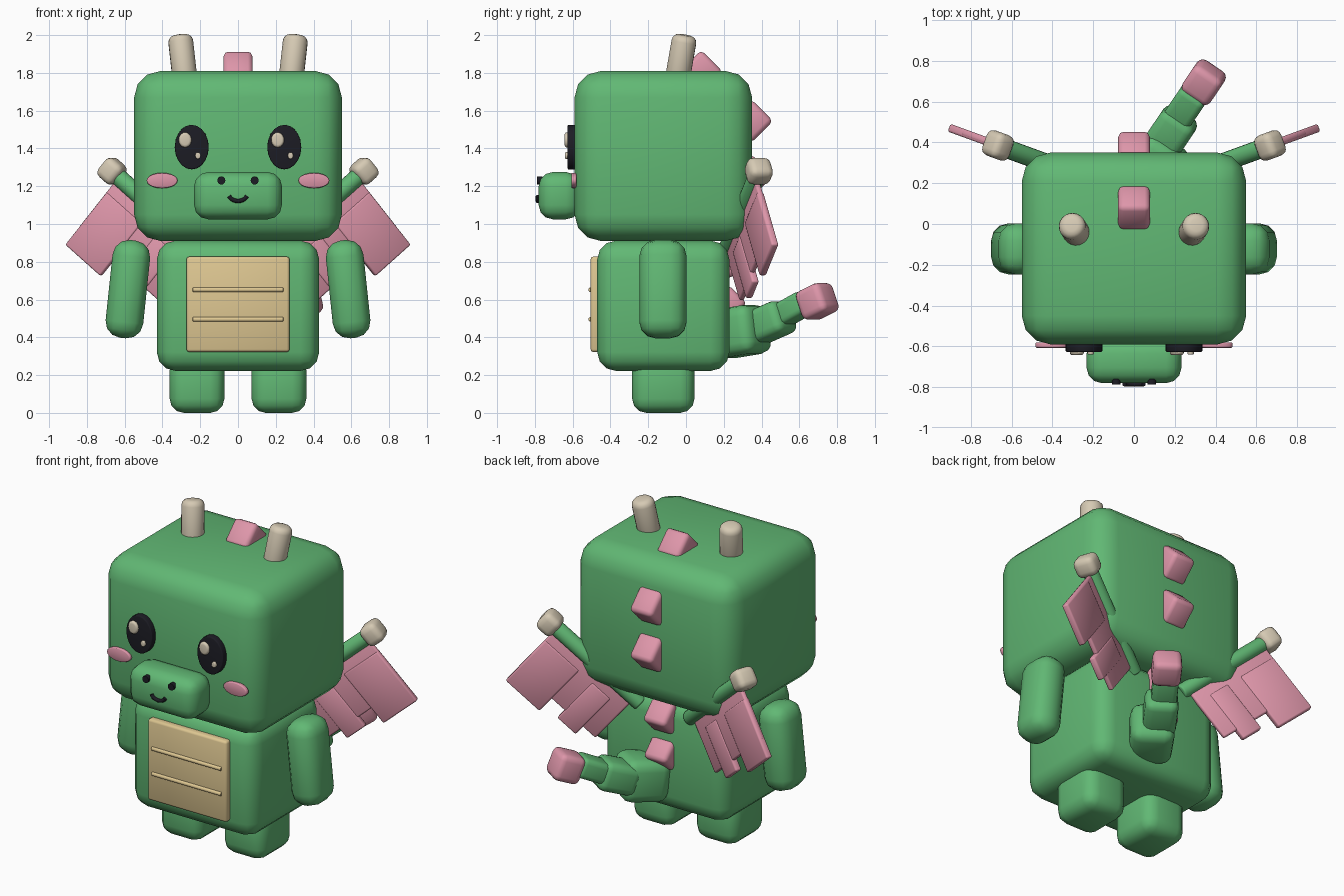
import bpy, bmesh
from math import radians, sin, cos, pi
from mathutils import Matrix, Vector

cube = bpy.data.objects.get("Cube")
if cube:
    bpy.data.objects.remove(cube, do_unlink=True)


def material(name, rgb):
    m = bpy.data.materials.new(name)
    m.use_nodes = True
    m.diffuse_color = (*rgb, 1)
    m.node_tree.nodes["Principled BSDF"].inputs["Base Color"].default_value = (*rgb, 1)
    return m


GREEN = material("leaf_green", (0.12, 0.48, 0.175))
PINK = material("soft_pink", (0.73, 0.305, 0.40))
TAN = material("belly_tan", (0.73, 0.57, 0.285))
BONE = material("horn_bone", (0.67, 0.59, 0.455))
BLACK = material("near_black", (0.012, 0.012, 0.018))


def finish(name, bm, matrix, mat, mirror):
    """Bake the placement, shade, and optionally mirror across the body."""
    bm.transform(matrix)
    bmesh.ops.recalc_face_normals(bm, faces=bm.faces)
    mesh = bpy.data.meshes.new(name)
    bm.to_mesh(mesh)
    bm.free()
    mesh.materials.append(mat)
    mesh.shade_smooth()
    mesh.set_sharp_from_angle(angle=radians(50))
    ob = bpy.data.objects.new(name, mesh)
    bpy.context.collection.objects.link(ob)
    if mirror:
        ob.modifiers.new("Mirror", 'MIRROR')
    return ob


def block(name, center, size, bevel, mat, rot=Matrix(), mirror=False, segments=3):
    """Rounded box."""
    bm = bmesh.new()
    bmesh.ops.create_cube(bm, size=1)
    bmesh.ops.scale(bm, vec=size, verts=bm.verts)
    bmesh.ops.bevel(bm, geom=bm.edges[:], offset=bevel, segments=segments,
                    profile=0.5, affect='EDGES')
    return finish(name, bm, Matrix.Translation(center) @ rot, mat, mirror)


def rod(name, start, end, rx, ry, bevel, mat, mirror=False):
    """Elliptical rod or disc from start to end with rounded rims."""
    a, b = Vector(start), Vector(end)
    bm = bmesh.new()
    bmesh.ops.create_cone(bm, cap_ends=True, segments=20, radius1=rx, radius2=rx,
                          depth=(b - a).length)
    if bevel:
        rims = [e for e in bm.edges if any(len(f.verts) > 4 for f in e.link_faces)]
        bmesh.ops.bevel(bm, geom=rims, offset=bevel, segments=3, profile=0.5, affect='EDGES')
    bmesh.ops.scale(bm, vec=(1, ry / rx, 1), verts=bm.verts)
    turn = (b - a).to_track_quat('Z', 'Y').to_matrix().to_4x4()
    return finish(name, bm, Matrix.Translation((a + b) / 2) @ turn, mat, mirror)


# Head, torso and limbs
block("head", (0, -0.12, 1.36), (1.1, 0.94, 0.9), 0.14, GREEN)
block("torso", (0, -0.12, 0.567), (0.86, 0.7, 0.69), 0.1, GREEN)
block("legs", (0.217, -0.12, 0.15), (0.29, 0.33, 0.3), 0.075, GREEN, mirror=True)
block("arms", (0.583, -0.122, 0.655), (0.2, 0.25, 0.52), 0.085, GREEN,
      Matrix.Rotation(radians(-6), 4, 'Y'), mirror=True)

# Belly plate with two raised seams
block("belly_plate", (0, -0.475, 0.575), (0.545, 0.06, 0.505), 0.014, TAN, segments=2)
for i, z in enumerate((0.652, 0.495)):
    rod(f"belly_seam_{i + 1}", (-0.24, -0.505, z), (0.24, -0.505, z), 0.012, 0.012, 0.004, TAN)

# Snout, nostrils and smile
block("snout", (0, -0.67, 1.15), (0.465, 0.22, 0.25), 0.075, GREEN)
rod("nostrils", (0.088, -0.76, 1.23), (0.088, -0.788, 1.23), 0.021, 0.021, 0, BLACK, True)
curve = bpy.data.curves.new("smile", 'CURVE')
curve.dimensions = '3D'
curve.bevel_depth = 0.011
curve.use_fill_caps = True
curve.materials.append(BLACK)
line = curve.splines.new('POLY')
line.points.add(10)
for i, p in enumerate(line.points):
    t = pi * (1.1 + 0.8 * i / 10)
    p.co = (0.05 * cos(t), -0.785, 1.16 + 0.038 * sin(t), 1)
bpy.context.collection.objects.link(bpy.data.objects.new("smile", curve))

# Eyes, highlights and cheeks
rod("eyes", (0.245, -0.58, 1.407), (0.245, -0.627, 1.407), 0.09, 0.118, 0.006, BLACK, True)
for side, x in (("left", 0.245), ("right", -0.245)):
    rod(f"{side}_eye_big_glint", (x - 0.035, -0.61, 1.445), (x - 0.035, -0.643, 1.445),
        0.034, 0.04, 0.012, BONE)
    rod(f"{side}_eye_small_glint", (x + 0.033, -0.61, 1.362), (x + 0.033, -0.641, 1.362),
        0.015, 0.018, 0.005, BONE)
rod("cheeks", (0.402, -0.58, 1.23), (0.402, -0.607, 1.23), 0.082, 0.041, 0.008, PINK, True)

# Horns
rod("horns", (0.278, -0.05, 1.74), (0.307, -0.005, 2.0), 0.066, 0.066, 0.035, BONE, True)

# Back spikes: cubes turned on edge
tilt = Matrix.Rotation(radians(45), 4, 'X')
spikes = ((0.08, 1.805, 0.165), (0.345, 1.545, 0.165), (0.345, 1.255, 0.165),
          (0.225, 0.81, 0.15), (0.225, 0.58, 0.14))
for i, (y, z, s) in enumerate(spikes):
    block(f"back_spike_{i + 1}", (0, y, z), (0.155, s, s), 0.025, PINK, tilt, segments=2)

# Tail: shrinking blocks curling up to the left
tail = (((0.11, 0.28, 0.43), (0.25, 0.28, 0.26), 8, 0.06, GREEN),
        ((0.175, 0.44, 0.478), (0.19, 0.24, 0.18), 20, 0.045, GREEN),
        ((0.25, 0.57, 0.55), (0.145, 0.2, 0.125), 25, 0.03, GREEN),
        ((0.342, 0.695, 0.59), (0.165, 0.165, 0.165), 22, 0.035, PINK))
for i, (c, size, pitch, bevel, mat) in enumerate(tail):
    turn = Matrix.Rotation(radians(-34), 4, 'Z') @ Matrix.Rotation(radians(pitch), 4, 'X')
    name = "tail_tip" if mat is PINK else f"tail_segment_{i + 1}"
    block(name, c, size, bevel, mat, turn)

# Wings: local x runs out along the bone, local z up across the membrane
knob = Vector((0.667, 0.385, 1.28))
wing = Matrix.Rotation(radians(20), 4, 'Z') @ Matrix.Rotation(radians(-40), 4, 'Y')


def on_wing(along, down):
    return knob + wing @ Vector((-along, 0, -down))


rod("wing_bones", on_wing(0.69, 0), on_wing(0, 0), 0.046, 0.046, 0.01, GREEN, True)
block("wing_knobs", knob, (0.115, 0.13, 0.125), 0.035, BONE, wing, True)
panels = (("wing_membranes", 0.05, 0.645, 0.0, 0.355, 0.03),
          ("wing_outer_feathers", 0.052, 0.31, 0.1, 0.465, 0.04),
          ("wing_inner_feathers", 0.41, 0.55, 0.1, 0.42, 0.04))
for name, a0, a1, d0, d1, thick in panels:
    block(name, on_wing((a0 + a1) / 2, (d0 + d1) / 2), (a1 - a0, thick, d1 - d0),
          0.01, PINK, wing, True, 2)
